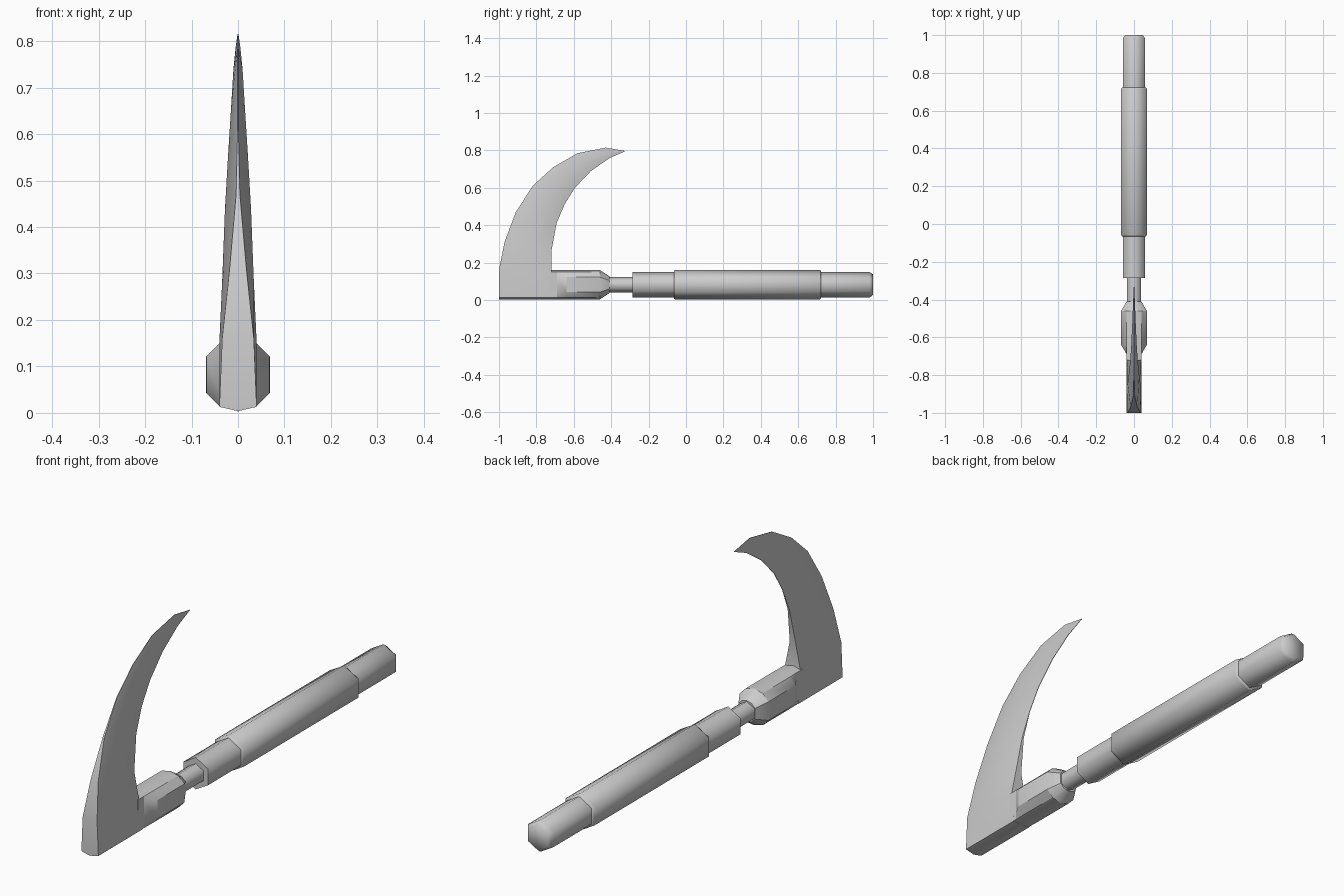
import bpy, bmesh
from math import sin, cos, pi, radians

if "Cube" in bpy.data.objects:
    bpy.data.objects.remove(bpy.data.objects["Cube"])

AXIS_Z = 0.082


def make_loft(name, rings, angle):
    """Skin a list of equal-length rings into a closed, shaded mesh."""
    bm = bmesh.new()
    loops = [[bm.verts.new(p) for p in ring] for ring in rings]
    n = len(loops[0])
    for a, b in zip(loops, loops[1:]):
        for i in range(n):
            j = (i + 1) % n
            bm.faces.new((a[i], a[j], b[j], b[i]))
    bm.faces.new(loops[0][::-1])
    bm.faces.new(loops[-1])
    bmesh.ops.recalc_face_normals(bm, faces=bm.faces[:])
    me = bpy.data.meshes.new(name)
    bm.to_mesh(me)
    bm.free()
    ob = bpy.data.objects.new(name, me)
    bpy.context.collection.objects.link(ob)
    bpy.ops.object.select_all(action='DESELECT')
    ob.select_set(True)
    bpy.context.view_layer.objects.active = ob
    bpy.ops.object.shade_smooth_by_angle(angle=radians(angle))
    return ob


def hexagon(y, r):
    return [(r * sin(i * pi / 3), y, AXIS_Z + r * cos(i * pi / 3)) for i in range(6)]


def hex_rod(name, profile):
    return make_loft(name, [hexagon(y, r) for y, r in profile], 65)


# Hexagonal shaft pieces: (y, radius)
hex_rod("neck", [(-0.44, 0.042), (-0.27, 0.042)])
hex_rod("handle_front", [(-0.285, 0.068), (-0.05, 0.068)])
hex_rod("grip", [(-0.065, 0.074), (-0.058, 0.079), (0.715, 0.079), (0.722, 0.074)])
hex_rod("pommel", [(0.71, 0.068), (0.982, 0.068), (1.0, 0.055)])

# Collar: ten-sided, pinched to the blade thickness at its front
QUARTER = [(0, 0.078), (0.04, 0.068), (0.068, 0.04)]
HALF = QUARTER + [(x, -z) for x, z in QUARTER[::-1]]
OUTLINE = HALF + [(-x, z) for x, z in HALF[-2:0:-1]]


def collar_ring(y, scale, max_x):
    return [(max(-max_x, min(max_x, x * scale)), y, AXIS_Z + z * scale) for x, z in OUTLINE]


make_loft("collar", [collar_ring(-0.73, 1, 0.039), collar_ring(-0.69, 1, 0.039),
                     collar_ring(-0.64, 1, 1), collar_ring(-0.46, 1, 1),
                     collar_ring(-0.41, 0.58, 1)], 30)

# Blade: outer y, z; inner y, z; half widths at outer edge, middle, inner edge
STATIONS = [
    (-1.0, 0.004, -0.70, 0.004, 0.001, 0.001, 0.001),
    (-1.0, 0.013, -0.70, 0.013, 0.040, 0.040, 0.040),
    (-1.0, 0.16, -0.72, 0.15, 0.034, 0.040, 0.036),
    (-0.97, 0.31, -0.72, 0.26, 0.018, 0.034, 0.014),
    (-0.91, 0.47, -0.692, 0.41, 0.004, 0.028, 0.004),
    (-0.82, 0.61, -0.65, 0.51, 0.001, 0.021, 0.001),
    (-0.71, 0.71, -0.594, 0.60, 0.001, 0.015, 0.001),
    (-0.58, 0.785, -0.508, 0.69, 0.001, 0.010, 0.001),
    (-0.43, 0.815, -0.407, 0.76, 0.001, 0.005, 0.001),
    (-0.325, 0.797, -0.325, 0.795, 0.0005, 0.001, 0.0005),
]


def blade_ring(yo, zo, yi, zi, wo, wm, wi):
    ym, zm = (yo + yi) / 2, (zo + zi) / 2
    side = [(wo, yo, zo), (wm, ym, zm), (wi, yi, zi)]
    return side + [(-x, y, z) for x, y, z in side[::-1]]


make_loft("hooked_blade", [blade_ring(*s) for s in STATIONS], 40)
